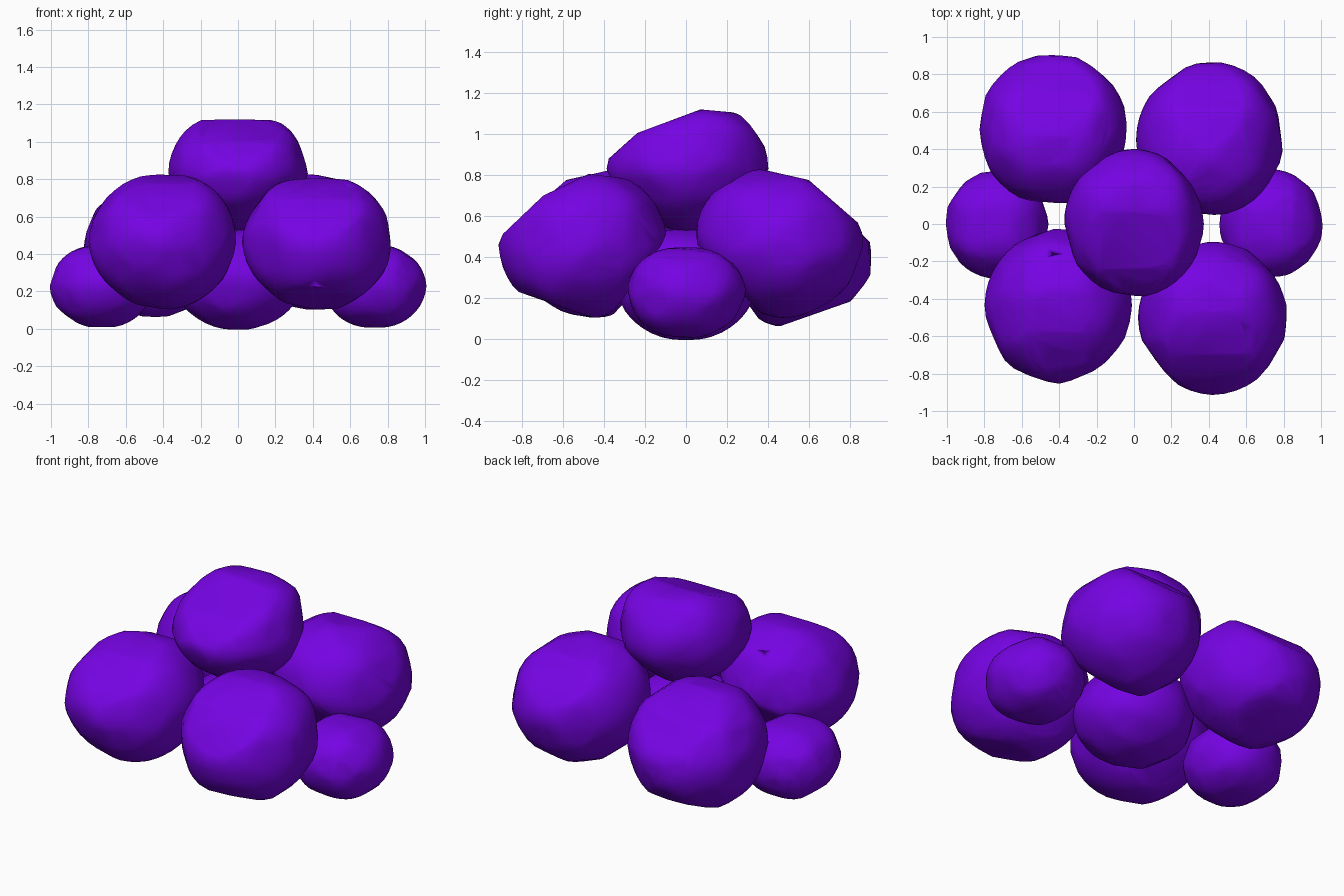
import bpy, bmesh, math, random
from mathutils import Vector

if "Cube" in bpy.data.objects:
    bpy.data.objects.remove(bpy.data.objects["Cube"])

random.seed(4)
purple = bpy.data.materials.new("purple")
purple.diffuse_color = (0.18, 0.001, 0.77, 1)
purple.use_nodes = True
purple.node_tree.nodes["Principled BSDF"].inputs["Base Color"].default_value = purple.diffuse_color


def radius(profile, a, b):
    """Radius of an eight-spoke profile in direction (a, b)."""
    t = (math.atan2(b, a) / (math.pi / 4)) % 8
    i = int(t) % 8
    f = t - int(t)
    return profile[i] * (1 - f) + profile[(i + 1) % 8] * f


def rock(name, centre, front, side, top, turn=False, mirror=False, flats=()):
    """Convex stone from three section profiles, planed by (normal, distance) flats."""
    ball = bmesh.new()
    bmesh.ops.create_icosphere(ball, subdivisions=4, radius=1)
    # random chipped facets
    chips = [Vector([random.gauss(0, 1) for _ in range(3)]).normalized() for _ in range(40)]
    planes = [(Vector(n).normalized(), dist) for n, dist in flats]
    bm = bmesh.new()
    for v in ball.verts:
        d = v.co.normalized()
        x, y, z = d
        s = ((x * x + z * z) / radius(front, x, z) ** 2
             + (y * y + z * z) / radius(side, y, z) ** 2
             + (x * x + y * y) / radius(top, x, y) ** 2)
        k = min([1.01] + [0.97 / d.dot(n) for n in chips if d.dot(n) > 0.9])
        r = math.sqrt(2 / s) * k * (1 + 0.8 * (x * y * z) ** 2)
        r = min([r] + [dist / d.dot(n) for n, dist in planes if d.dot(n) > 0.1])
        p = d * r
        if turn:
            p.x, p.y = -p.x, -p.y
        if mirror:
            p.x = -p.x
        bm.verts.new(p)
    ball.free()
    # skin the points, keeping only the convex outside
    bmesh.ops.convex_hull(bm, input=bm.verts[:])
    bmesh.ops.delete(bm, geom=[v for v in bm.verts if not v.link_faces], context='VERTS')
    bmesh.ops.recalc_face_normals(bm, faces=bm.faces[:])
    me = bpy.data.meshes.new(name)
    bm.to_mesh(me)
    bm.free()
    me.materials.append(purple)
    for f in me.polygons:
        f.use_smooth = True
    ob = bpy.data.objects.new(name, me)
    ob.location = centre
    bpy.context.collection.objects.link(ob)


# Large stones: opposite corners share a shape turned half way round
shape_a = ([.405, .39, .36, .39, .39, .34, .36, .38],
           [.40, .40, .355, .34, .41, .39, .365, .33],
           [.405, .40, .41, .385, .40, .385, .41, .395])
shape_b = ([.385, .41, .365, .38, .395, .345, .355, .355],
           [.41, .42, .365, .355, .415, .365, .355, .30],
           [.385, .38, .41, .39, .395, .415, .415, .385])
flats_a = [((0, -.69, .725), .308), ((0, -.43, .90), .30), ((0, .12, 1), .345),
           ((0, .81, -.58), .31), ((0, -.33, -.94), .322)]
flats_b = [((0, -.656, .755), .335), ((0, -.22, .975), .34), ((0, .5, .86), .38),
           ((0, .74, -.68), .29)]
rock("front_right_stone", (.42, -.50, .46), *shape_a, flats=flats_a)
rock("back_left_stone", (-.43, .505, .42), *shape_a, turn=True, flats=flats_a)
rock("front_left_stone", (-.40, -.435, .46), *shape_b, flats=flats_b)
rock("back_right_stone", (.40, .45, .46), *shape_b, turn=True, flats=flats_b)

# Capping stone with a sloping upper face
rock("top_stone", (0, 0, .83),
     [.37, .37, .295, .37, .37, .29, .31, .29],
     [.395, .41, .295, .30, .39, .255, .31, .28],
     [.37, .38, .40, .38, .37, .365, .39, .37],
     flats=[((0, -.35, .937), .246), ((0, -.667, .744), .288), ((0, .09, .996), .294)])

# Small stones at the base
small = ([.275, .245, .21, .24, .27, .25, .22, .25],
         [.29, .26, .21, .26, .29, .25, .22, .25],
         [.275, .29, .29, .28, .27, .28, .29, .29])
rock("right_small_stone", (.73, 0, .23), *small)
rock("left_small_stone", (-.73, 0, .23), *small, mirror=True)
rock("centre_stone", (0, 0, .265),
     [.35, .31, .265, .31, .35, .295, .265, .295],
     [.34, .30, .265, .30, .34, .295, .265, .295],
     [.35, .345, .34, .345, .35, .345, .34, .345])
